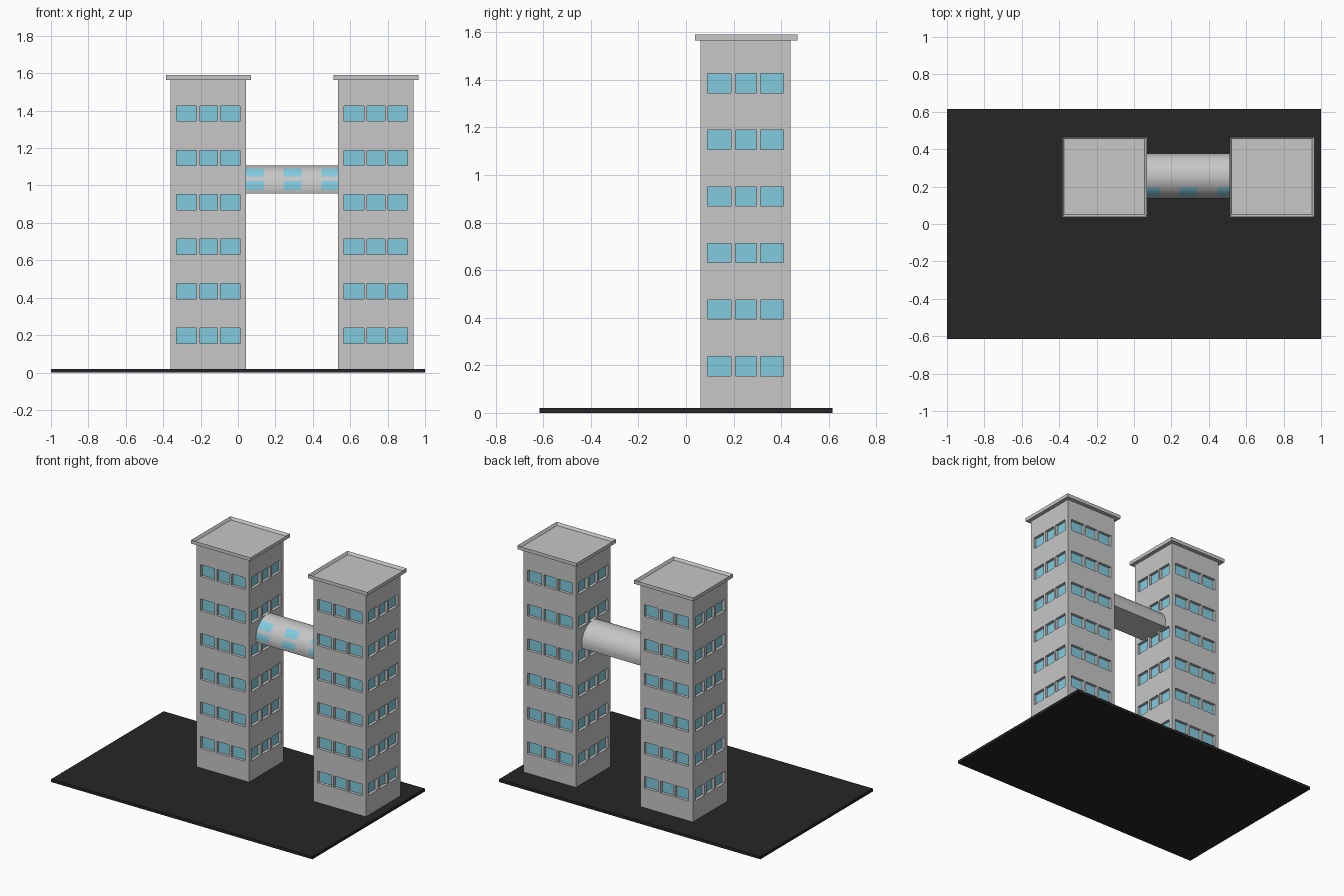
import bpy, bmesh, math
from mathutils import Vector

if "Cube" in bpy.data.objects:
    bpy.data.objects.remove(bpy.data.objects["Cube"])


def material(name, rgb):
    m = bpy.data.materials.new(name)
    m.diffuse_color = (*rgb, 1)
    m.use_nodes = True
    m.node_tree.nodes["Principled BSDF"].inputs["Base Color"].default_value = m.diffuse_color
    return m


CONCRETE = material("concrete grey", (0.57, 0.57, 0.57))
GLASS = material("window blue", (0.22, 0.60, 0.74))
ASPHALT = material("asphalt black", (0.019, 0.019, 0.019))


def finish(bm, name, mats):
    bmesh.ops.remove_doubles(bm, verts=bm.verts, dist=1e-5)
    bmesh.ops.recalc_face_normals(bm, faces=bm.faces)
    me = bpy.data.meshes.new(name)
    bm.to_mesh(me)
    bm.free()
    for m in mats:
        me.materials.append(m)
    ob = bpy.data.objects.new(name, me)
    bpy.context.collection.objects.link(ob)
    return ob


def add_box(bm, lo, hi):
    verts = bmesh.ops.create_cube(bm, size=1)["verts"]
    for v in verts:
        v.co = Vector([(a + b) / 2 + c * (b - a) for a, b, c in zip(lo, hi, v.co)])
    return verts


# Ground slab
bm = bmesh.new()
add_box(bm, (-1, -0.615, 0), (1, 0.615, 0.02))
finish(bm, "ground_slab", [ASPHALT])

W, D, CY = 0.402, 0.38, 0.25          # tower width, depth, centre y
BASE, TOP, RECESS = 0.015, 1.565, 0.02
ROWS = [0.156 + 0.2378 * i for i in range(6)]
Z = [BASE] + [z for r in ROWS for z in (r, r + 0.081)] + [TOP]
U = [0, 0.078, 0.342, 0.388, 0.622, 0.664, 0.923, 1]


def wall(bm, origin, along, inward):
    """One tower wall: odd cells of the grid become recessed windows."""
    def quad(pts, mat=0):
        bm.faces.new([bm.verts.new(p) for p in pts]).material_index = mat
    for i in range(len(U) - 1):
        for j in range(len(Z) - 1):
            p = [origin + along * U[a] + Vector((0, 0, Z[b]))
                 for a, b in ((i, j), (i + 1, j), (i + 1, j + 1), (i, j + 1))]
            if i % 2 and j % 2:
                q = [v + inward * RECESS for v in p]
                for k in range(4):
                    n = (k + 1) % 4
                    quad((p[k], p[n], q[n], q[k]))
                quad(q, 1)
            else:
                quad(p)


def tower(side, cx):
    # Shaft with windows on all four walls
    bm = bmesh.new()
    x0, x1, y0, y1 = cx - W / 2, cx + W / 2, CY - D / 2, CY + D / 2
    wall(bm, Vector((x0, y0, 0)), Vector((W, 0, 0)), Vector((0, 1, 0)))
    wall(bm, Vector((x1, y0, 0)), Vector((0, D, 0)), Vector((-1, 0, 0)))
    wall(bm, Vector((x1, y1, 0)), Vector((-W, 0, 0)), Vector((0, -1, 0)))
    wall(bm, Vector((x0, y1, 0)), Vector((0, -D, 0)), Vector((1, 0, 0)))
    finish(bm, side + "_tower", [CONCRETE, GLASS])

    # Overhanging roof with a raised rim
    bm = bmesh.new()
    add_box(bm, (cx - 0.226, 0.038, TOP), (cx + 0.228, 0.468, 1.59))
    top = max(bm.faces, key=lambda f: f.calc_center_median().z)
    bmesh.ops.inset_region(bm, faces=[top], thickness=0.017)
    bmesh.ops.translate(bm, verts=top.verts, vec=(0, 0, -0.018))
    finish(bm, side + "_roof", [CONCRETE])


tower("left", -0.159)
tower("right", 0.736)

# Round bridge with a flat underside and two rows of window patches
R, BY, BZ = 0.12, 0.256, 0.987
START = -14.5
angles = [START, -10, -5, 3, 10, 18, 24, 30, 37, 44, 52, 59]
angles += [68 + 8 * i for i in range(15)] + [180 - START]
xs = [0.02, 0.14, 0.243, 0.34, 0.446, 0.56]
bm = bmesh.new()
rings = [[bm.verts.new((x, BY - R * math.cos(math.radians(a)), BZ + R * math.sin(math.radians(a))))
          for a in angles] for x in xs]
for i in range(len(xs) - 1):
    for j in range(len(angles) - 1):
        f = bm.faces.new((rings[i][j], rings[i + 1][j], rings[i + 1][j + 1], rings[i][j + 1]))
        mid = (angles[j] + angles[j + 1]) / 2
        f.material_index = int(i % 2 == 0 and (-5 < mid < 18 or 30 < mid < 59))
    bm.faces.new((rings[i][0], rings[i][-1], rings[i + 1][-1], rings[i + 1][0]))
bm.faces.new(rings[0])
bm.faces.new(rings[-1])
bridge = finish(bm, "bridge", [CONCRETE, GLASS])
bpy.context.view_layer.objects.active = bridge
bridge.select_set(True)
bpy.ops.object.shade_smooth_by_angle(angle=math.radians(40))
